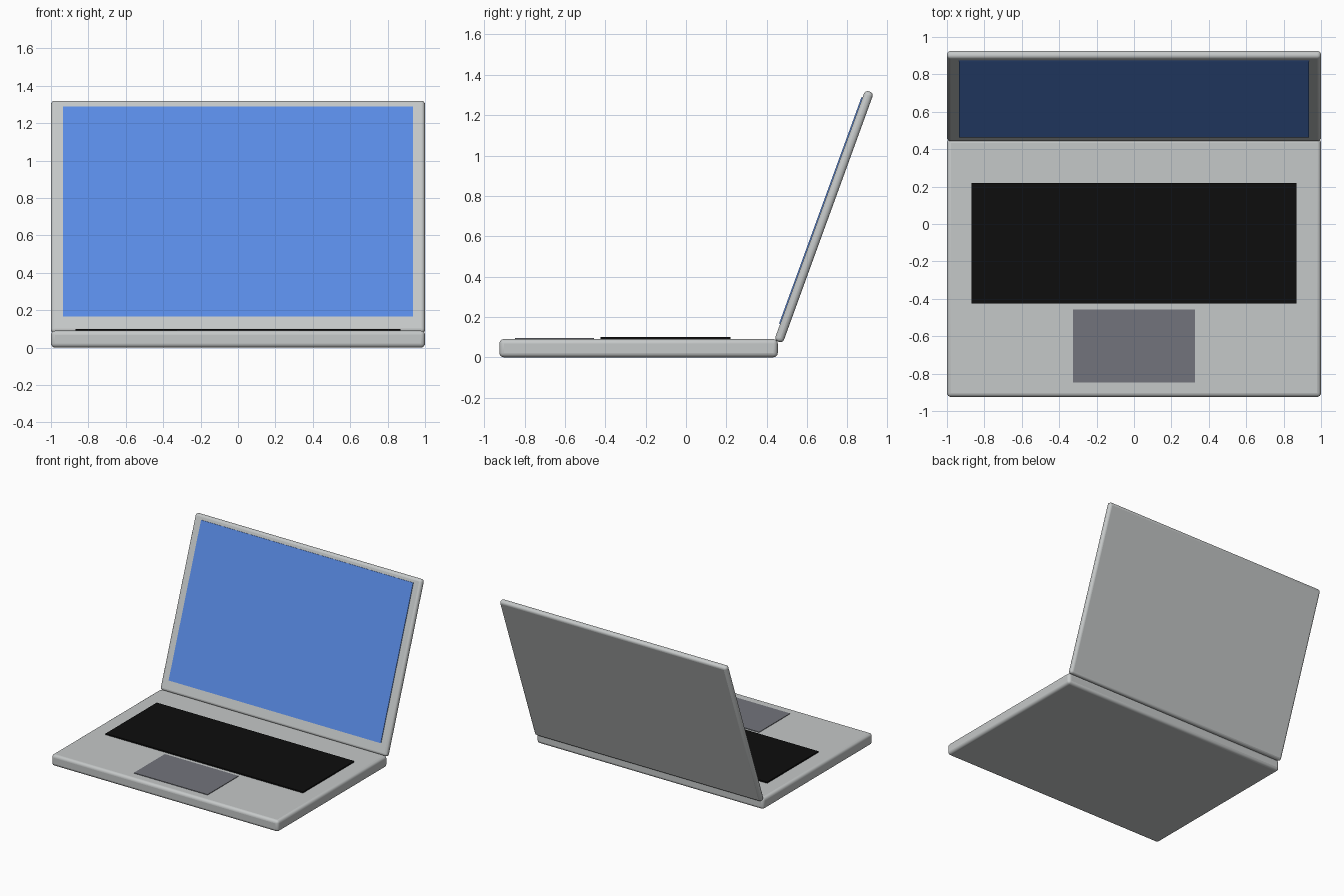
import bpy
from math import radians
from mathutils import Matrix, Vector

cube = bpy.data.objects.get("Cube")
if cube:
    bpy.data.objects.remove(cube, do_unlink=True)


def material(name, rgb):
    mat = bpy.data.materials.new(name)
    mat.use_nodes = True
    mat.diffuse_color = (*rgb, 1)
    mat.node_tree.nodes["Principled BSDF"].inputs["Base Color"].default_value = (*rgb, 1)
    return mat


silver = material("silver", (0.56, 0.58, 0.58))
black = material("black", (0.004, 0.004, 0.004))
grey = material("grey", (0.17, 0.175, 0.2))
blue = material("blue", (0.1, 0.26, 0.78))


def box(name, size, matrix, mat, bevel=0):
    bpy.ops.mesh.primitive_cube_add(size=1)
    obj = bpy.context.object
    obj.name = name
    obj.data.transform(Matrix.Diagonal((*size, 1)))
    obj.matrix_world = matrix
    obj.data.materials.append(mat)
    if bevel:
        mod = obj.modifiers.new("rounded_edges", "BEVEL")
        mod.width = bevel
        mod.segments = 4
        bpy.ops.object.shade_smooth_by_angle(angle=radians(35))
    return obj


# Base with keyboard and trackpad plates
at = Matrix.Translation
box("base", (2, 1.38, 0.09), at((0, -0.235, 0.045)), silver, 0.022)
box("keyboard", (1.74, 0.645, 0.02), at((0, -0.102, 0.09)), black)
box("trackpad", (0.65, 0.39, 0.009), at((0, -0.652, 0.09)), grey)

# Tilted lid; the screen sits on its front face
tilt = at((0, 0.684, 0.697)) @ Matrix.Rotation(radians(-20), 4, "X")
box("lid", (2, 0.045, 1.32), tilt, silver, 0.02)
box("screen", (1.87, 0.009, 1.195), tilt @ at((0, -0.0235, 0.023)), blue)
